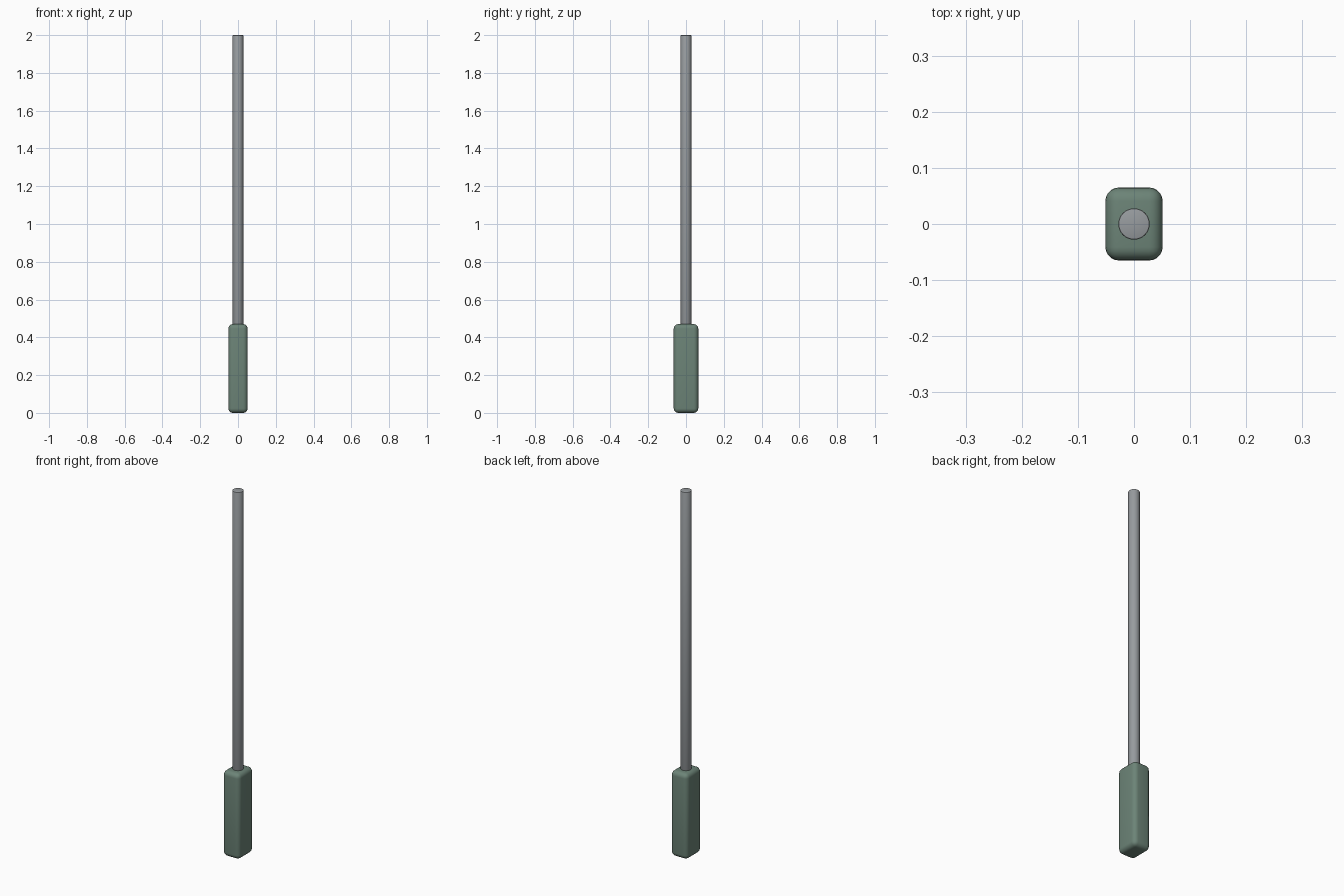
import bpy

if "Cube" in bpy.data.objects:
    bpy.data.objects.remove(bpy.data.objects["Cube"], do_unlink=True)


def material(name, rgb, metallic=0.0):
    mat = bpy.data.materials.new(name)
    mat.use_nodes = True
    mat.diffuse_color = (*rgb, 1)
    bsdf = mat.node_tree.nodes["Principled BSDF"]
    bsdf.inputs["Base Color"].default_value = (*rgb, 1)
    return mat


def finish(name, mat, bevel, segments):
    """Name, colour, round and smooth the active object."""
    obj = bpy.context.object
    obj.name = obj.data.name = name
    obj.data.materials.append(mat)
    bpy.ops.object.transform_apply(location=False, rotation=False, scale=True)
    mod = obj.modifiers.new("Rounded edges", "BEVEL")
    mod.width = bevel
    mod.segments = segments
    mod.limit_method = "ANGLE"
    bpy.ops.object.modifier_apply(modifier=mod.name)
    bpy.ops.object.shade_smooth_by_angle()
    return obj


green = material("muted green", (0.15, 0.23, 0.185))
grey = material("steel grey", (0.31, 0.33, 0.345))

HANDLE_TOP = 0.47
ROD_BASE = 0.44

# Rounded rectangular handle
bpy.ops.mesh.primitive_cube_add(size=1, location=(0, 0, HANDLE_TOP / 2))
bpy.context.object.scale = (0.102, 0.13, HANDLE_TOP)
finish("handle", green, 0.024, 5)

# Long round rod seated in the handle
bpy.ops.mesh.primitive_cylinder_add(vertices=32, radius=0.028, depth=2 - ROD_BASE,
                                    location=(0, 0, (2 + ROD_BASE) / 2))
finish("rod", grey, 0.003, 2)
